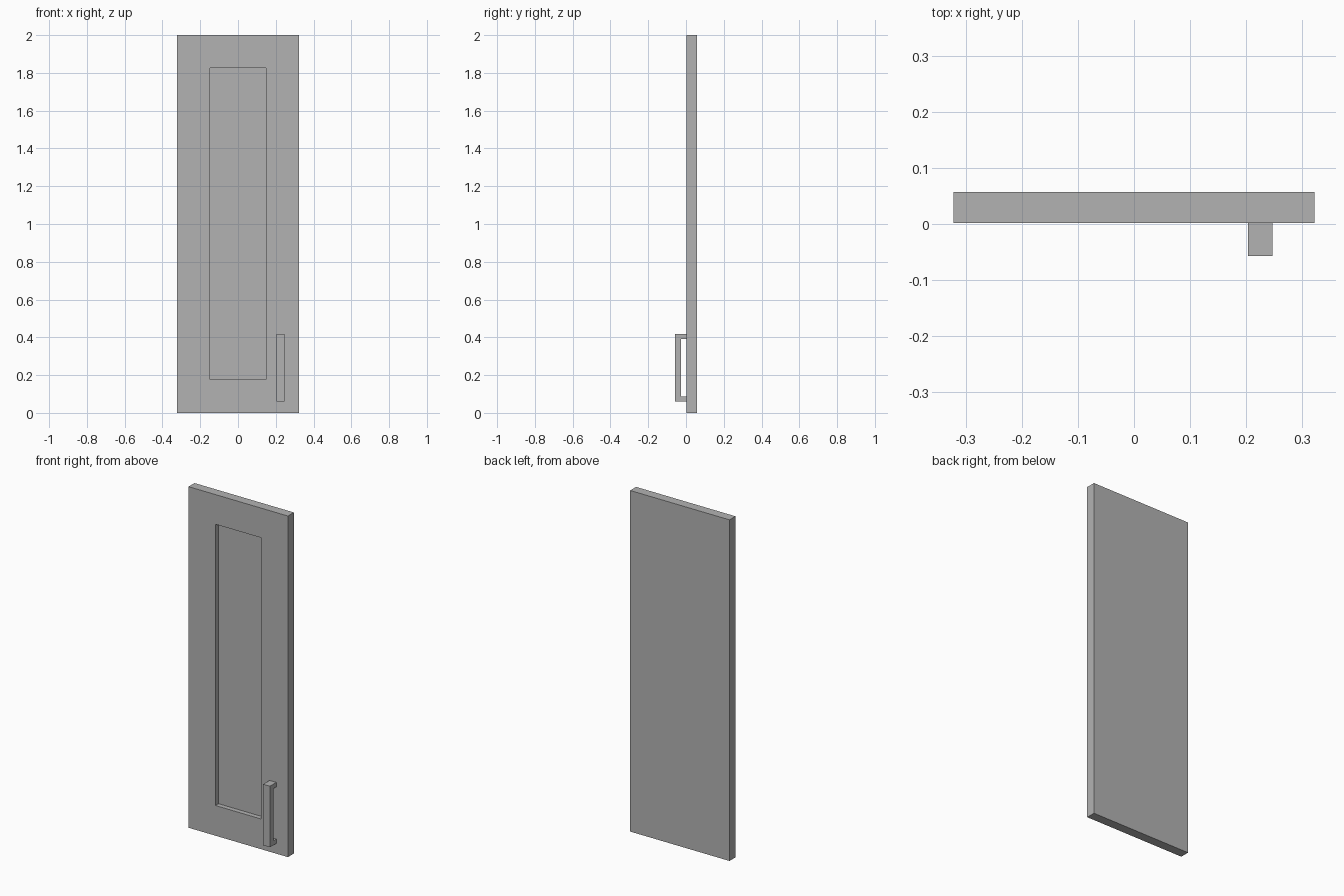
import bpy
import bmesh

cube = bpy.data.objects.get("Cube")
if cube:
    bpy.data.objects.remove(cube, do_unlink=True)

# Single plain grey
GREY = (0.45, 0.45, 0.45, 1.0)
grey = bpy.data.materials.new("plain_grey")
grey.use_nodes = True
grey.diffuse_color = GREY
grey.node_tree.nodes["Principled BSDF"].inputs["Base Color"].default_value = GREY


def finish(name, bm):
    bmesh.ops.recalc_face_normals(bm, faces=bm.faces)
    mesh = bpy.data.meshes.new(name)
    bm.to_mesh(mesh)
    bm.free()
    mesh.materials.append(grey)
    obj = bpy.data.objects.new(name, mesh)
    bpy.context.collection.objects.link(obj)
    return obj


def rect(bm, x0, x1, z0, z1, y):
    return [bm.verts.new((x, y, z)) for x, z in ((x0, z0), (x1, z0), (x1, z1), (x0, z1))]


def bridge(bm, a, b):
    for i in range(4):
        j = (i + 1) % 4
        bm.faces.new((a[i], a[j], b[j], b[i]))


# Door slab with a recessed centre panel, built as nested rectangular loops
FRONT, BACK, RECESS = 0.002, 0.057, 0.028
bm = bmesh.new()
back = rect(bm, -0.322, 0.322, 0, 2, BACK)
front = rect(bm, -0.322, 0.322, 0, 2, FRONT)
rim = rect(bm, -0.147, 0.147, 0.177, 1.826, FRONT)
panel = rect(bm, -0.147, 0.147, 0.177, 1.826, FRONT + RECESS)
loops = [back, front, rim, panel]
for a, b in zip(loops, loops[1:]):
    bridge(bm, a, b)
bm.faces.new(back)
bm.faces.new(panel)
finish("cabinet_door", bm)

# Bracket-shaped handle: side profile in (y, z) extruded across x
OUT, IN, LOW, HIGH, POST = -0.057, -0.026, 0.06, 0.418, 0.026
profile = [(FRONT, LOW), (OUT, LOW), (OUT, HIGH), (FRONT, HIGH),
           (FRONT, HIGH - POST), (IN, HIGH - POST), (IN, LOW + POST), (FRONT, LOW + POST)]
bm = bmesh.new()
side = bm.faces.new([bm.verts.new((0.203, y, z)) for y, z in profile])
extruded = bmesh.ops.extrude_face_region(bm, geom=[side], use_keep_orig=True)
moved = [v for v in extruded["geom"] if isinstance(v, bmesh.types.BMVert)]
bmesh.ops.translate(bm, verts=moved, vec=(0.044, 0, 0))
finish("door_handle", bm)
